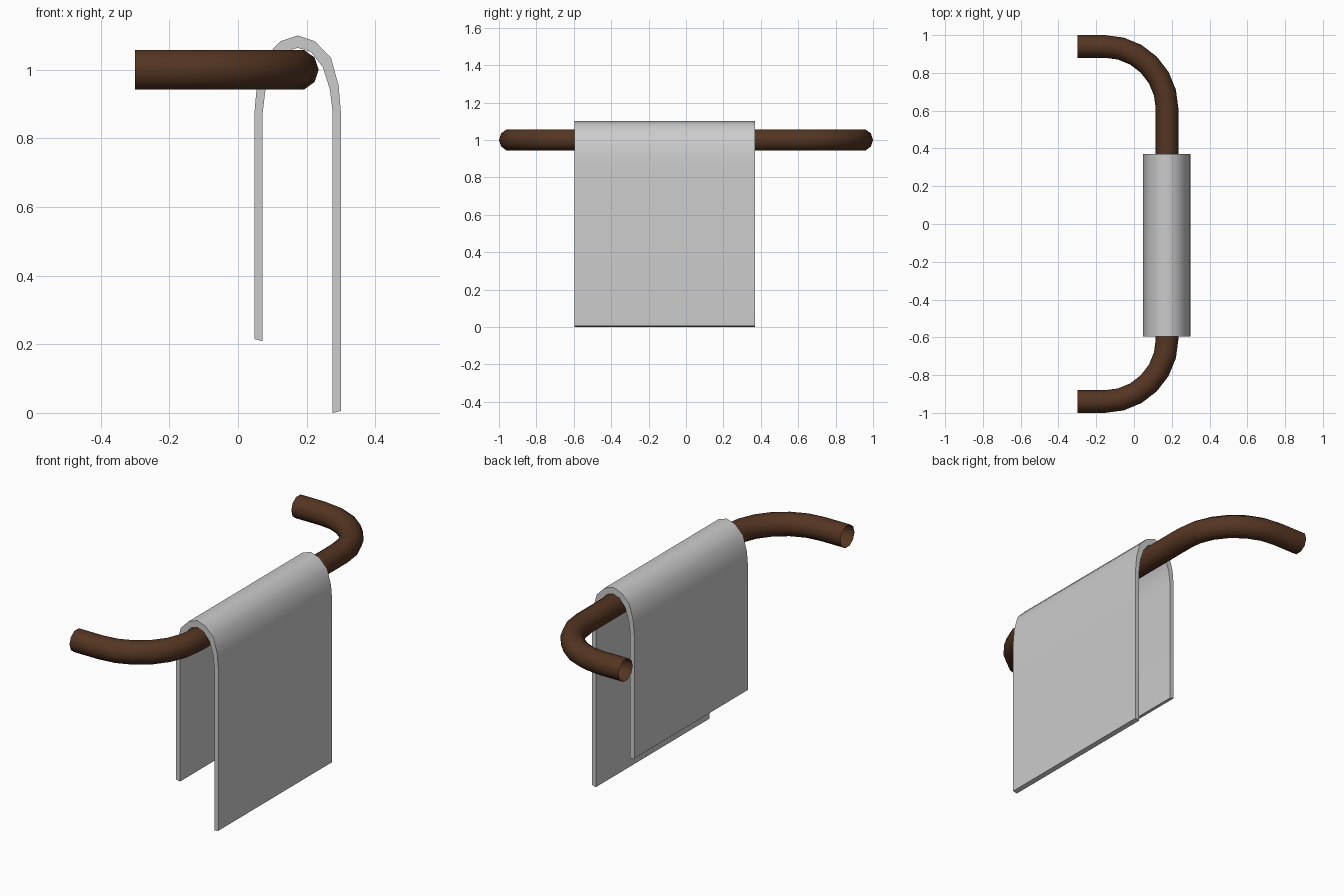
import bpy, bmesh
from math import sin, cos, pi, radians

if "Cube" in bpy.data.objects:
    bpy.data.objects.remove(bpy.data.objects["Cube"])


def finish(name, bm, angle):
    bmesh.ops.recalc_face_normals(bm, faces=bm.faces)
    me = bpy.data.meshes.new(name)
    bm.to_mesh(me)
    bm.free()
    ob = bpy.data.objects.new(name, me)
    bpy.context.collection.objects.link(ob)
    bpy.ops.object.select_all(action='DESELECT')
    ob.select_set(True)
    bpy.context.view_layer.objects.active = ob
    bpy.ops.object.shade_smooth_by_angle(angle=radians(angle))
    return ob


def loft(bm, rings):
    """Bridge successive closed rings of vertices with quads."""
    for a, b in zip(rings, rings[1:]):
        n = len(a)
        for i in range(n):
            j = (i + 1) % n
            bm.faces.new((a[i], a[j], b[j], b[i]))


# Towel bar: ten-sided open tube with two quarter-circle bends
SIDES, R, BEND, STEPS = 10, 0.06, 0.33, 6
CX, CY, BAR_Z = -0.155, 0.61, 1.0
path = [(-0.3, -CY - BEND, -pi / 2)]
for cy, start in ((-CY, -pi / 2), (CY, 0)):
    for i in range(STEPS + 1):
        a = start + i * pi / 2 / STEPS
        path.append((CX + BEND * cos(a), cy + BEND * sin(a), a))
path.append((-0.3, CY + BEND, pi / 2))

bm = bmesh.new()
rings = []
for x, y, a in path:
    ring = []
    for k in range(SIDES):
        t = 2 * pi * k / SIDES
        d = R * cos(t)
        ring.append(bm.verts.new((x + d * cos(a), y + d * sin(a), BAR_Z + R * sin(t))))
    rings.append(ring)
loft(bm, rings)
bar = finish("towel_bar", bm, 50)
mat = bpy.data.materials.new("dark_brown")
mat.diffuse_color = (0.09, 0.036, 0.016, 1)
mat.use_nodes = True
mat.node_tree.nodes["Principled BSDF"].inputs["Base Color"].default_value = mat.diffuse_color
bar.data.materials.append(mat)

# Towel: (outer offset, outer z, inner offset, inner z) for half the fold
MID, Y0, Y1 = 0.174, -0.595, 0.37
half = [(0.126, 0.875, 0.102, 0.875), (0.119, 0.955, 0.094, 0.942),
        (0.097, 1.035, 0.073, 1.008), (0.05, 1.083, 0.038, 1.052)]
back_hem = (0.126, 0.215, 0.102, 0.209)
front_hem = (0.126, 0.006, 0.102, 0.0)
profile = [(-1, p) for p in [back_hem] + half]
profile += [(1, (0, 1.10, 0, 1.064))]
profile += [(1, p) for p in half[::-1] + [front_hem]]

bm = bmesh.new()
rings = []
for s, (ox, oz, ix, iz) in profile:
    xo, xi = MID + s * ox, MID + s * ix
    rings.append([bm.verts.new(c) for c in
                  ((xo, Y0, oz), (xo, Y1, oz), (xi, Y1, iz), (xi, Y0, iz))])
loft(bm, rings)
bm.faces.new(rings[0])
bm.faces.new(rings[-1])
finish("towel", bm, 40)
